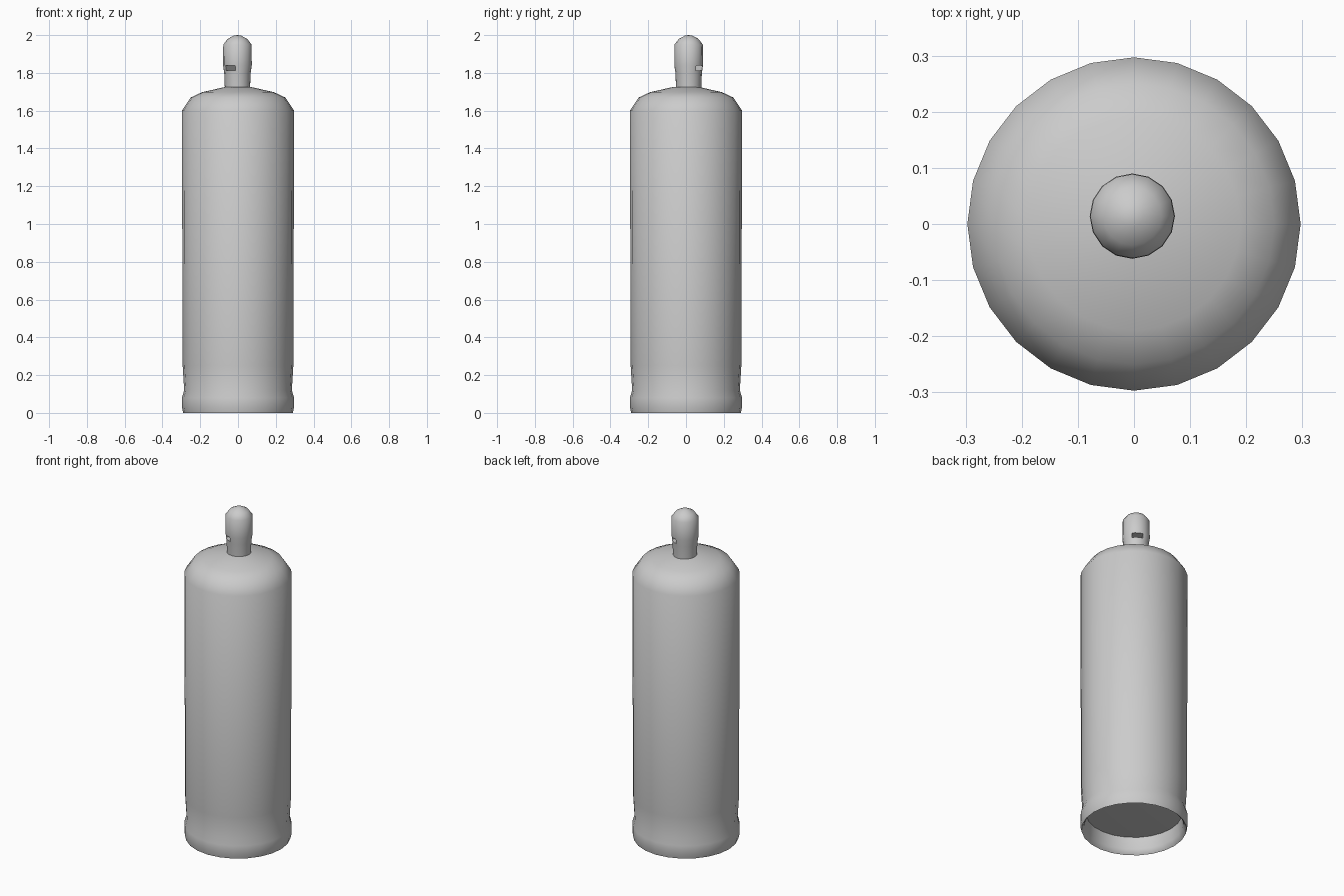
import bpy, bmesh, math

if "Cube" in bpy.data.objects:
    bpy.data.objects.remove(bpy.data.objects["Cube"])

SIDES = 24


def lathe(name, profile, sides=SIDES, centre=(0, 0)):
    """Revolve (radius, z) points around a vertical axis; radius 0 makes a pole."""
    bm = bmesh.new()
    rings = []
    for r, z in profile:
        if r == 0:
            rings.append([bm.verts.new((0, 0, z))] * sides)
        else:
            rings.append([bm.verts.new((r * math.cos(2 * math.pi * i / sides),
                                        r * math.sin(2 * math.pi * i / sides), z))
                          for i in range(sides)])
    for a, b in zip(rings, rings[1:]):
        for i in range(sides):
            j = (i + 1) % sides
            quad = list(dict.fromkeys([a[i], a[j], b[j], b[i]]))
            bm.faces.new(quad)
    bmesh.ops.recalc_face_normals(bm, faces=bm.faces)
    mesh = bpy.data.meshes.new(name)
    bm.to_mesh(mesh)
    bm.free()
    obj = bpy.data.objects.new(name, mesh)
    obj.location = (centre[0], centre[1], 0)
    bpy.context.collection.objects.link(obj)
    return obj


def smooth(obj, angle=40):
    bpy.ops.object.select_all(action='DESELECT')
    obj.select_set(True)
    bpy.context.view_layer.objects.active = obj
    bpy.ops.object.shade_smooth_by_angle(angle=math.radians(angle))


# Tank: recessed base, rolled foot ring, straight wall and sloped shoulder
tank = lathe("tank", [
    (0, 0.09), (0.265, 0.10), (0.272, 0.03), (0.28, 0.01),
    (0.29, 0.0), (0.297, 0.03), (0.297, 0.08), (0.285, 0.12),
    (0.293, 0.25), (0.297, 1.60), (0.25, 1.67), (0.19, 1.698),
    (0.07, 1.725), (0, 1.73)])
smooth(tank)

# Valve cap: slightly tapered cylinder with a domed top
CAP = (-0.003, 0.014)
cap = lathe("valve_cap", [
    (0, 1.70), (0.066, 1.70), (0.07, 1.80), (0.076, 1.84), (0.075, 1.95),
    (0.052, 1.98), (0.02, 1.997), (0, 2.0)], 16, CAP)

# Vent slot cut on both opposite faces of the cap
bpy.ops.mesh.primitive_cube_add(size=1, location=(*CAP, 1.825),
                                rotation=(0, 0, math.radians(57)))
cutter = bpy.context.object
cutter.name = "slot_cutter"
cutter.scale = (0.3, 0.06, 0.026)
cutter.hide_render = True
cutter.display_type = 'WIRE'
slot = cap.modifiers.new("vent_slot", 'BOOLEAN')
slot.operation = 'DIFFERENCE'
slot.solver = 'EXACT'
slot.object = cutter
bpy.context.view_layer.objects.active = cap
bpy.ops.object.modifier_apply(modifier=slot.name)
bpy.data.objects.remove(cutter)
smooth(cap)
